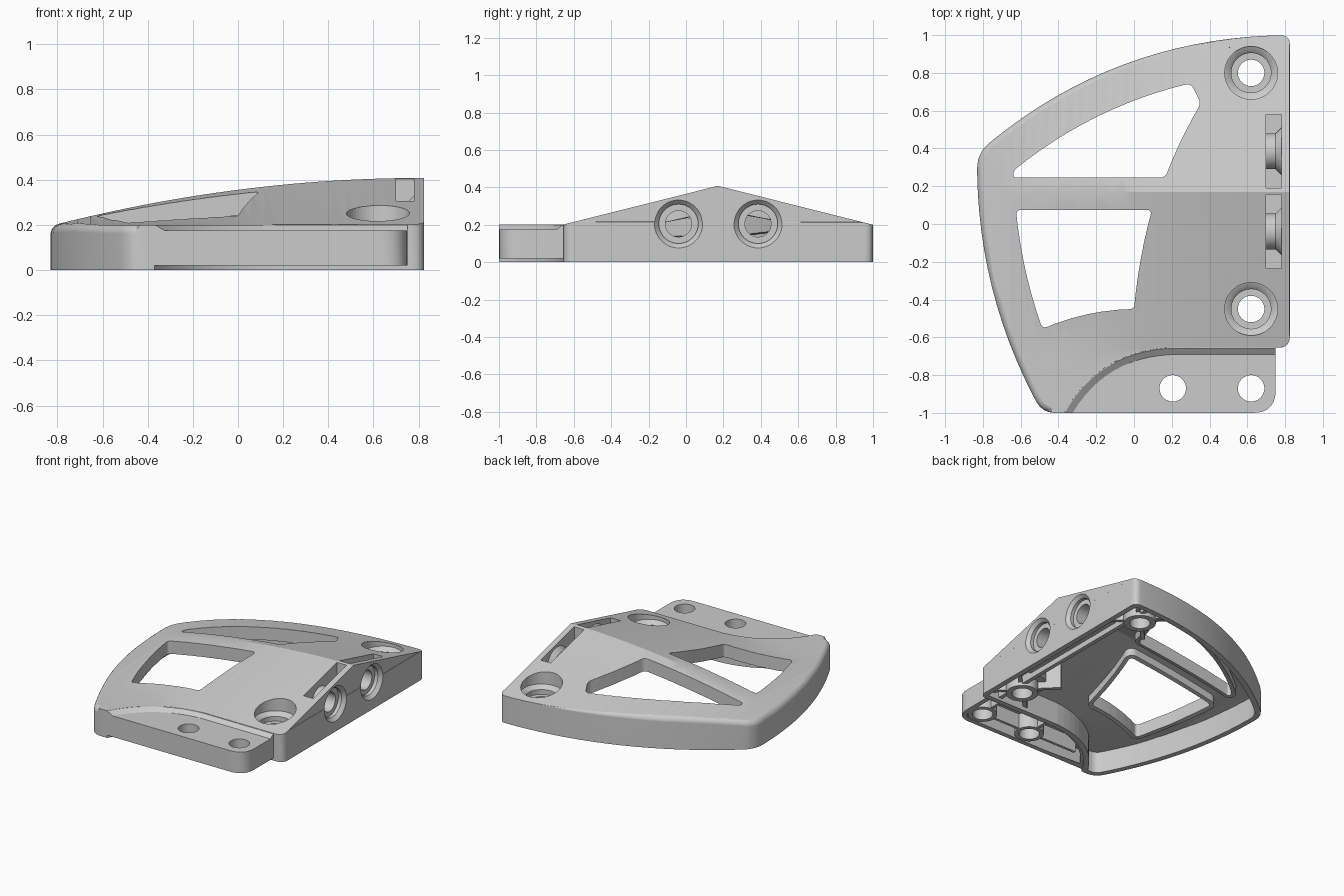
import bpy, bmesh, math
from mathutils import Vector

if "Cube" in bpy.data.objects:
    bpy.data.objects.remove(bpy.data.objects["Cube"])


# ---------- helpers ----------
def loft(name, rings):
    bm = bmesh.new()
    vs = [[bm.verts.new(p) for p in r] for r in rings]
    n = len(vs[0])
    for a, b in zip(vs, vs[1:]):
        for i in range(n):
            bm.faces.new((a[i], a[(i + 1) % n], b[(i + 1) % n], b[i]))
    bm.faces.new(vs[0][::-1])
    bm.faces.new(vs[-1])
    bm.normal_update()
    bmesh.ops.triangulate(bm, faces=bm.faces)
    if bm.calc_volume(signed=True) < 0:
        bmesh.ops.reverse_faces(bm, faces=bm.faces)
    me = bpy.data.meshes.new(name)
    bm.to_mesh(me)
    bm.free()
    ob = bpy.data.objects.new(name, me)
    bpy.context.collection.objects.link(ob)
    return ob


def combine(a, b, op, keep=False):
    m = a.modifiers.new("bool", 'BOOLEAN')
    m.operation, m.object, m.solver = op, b, 'MANIFOLD'
    bpy.context.view_layer.objects.active = a
    bpy.ops.object.modifier_apply(modifier=m.name)
    if not keep:
        bpy.data.objects.remove(b)
    return a


def arc(p, q, s, n):
    """Interior points of a bow from p to q, bulging right by s."""
    p, q = Vector(p[:2]), Vector(q[:2])
    d = (q - p).normalized()
    nr = Vector((d.y, -d.x))
    out = []
    for i in range(1, n):
        t = i / n
        v = p.lerp(q, t) + nr * 4 * s * t * (1 - t)
        out.append((v.x, v.y, 0))
    return out


def rounded(pts):
    out = []
    for i, (x, y, r) in enumerate(pts):
        c = Vector((x, y))
        if not r:
            out.append(c)
            continue
        a = c + (Vector(pts[i - 1][:2]) - c).normalized() * r
        b = c + (Vector(pts[(i + 1) % len(pts)][:2]) - c).normalized() * r
        for k in range(8):
            t = k / 7
            out.append(a * (1 - t) ** 2 + c * 2 * t * (1 - t) + b * t * t)
    return out


def inset(poly, d):
    out = []
    for i, p in enumerate(poly):
        e1 = (p - poly[i - 1]).normalized()
        e2 = (poly[(i + 1) % len(poly)] - p).normalized()
        n1, n2 = Vector((-e1.y, e1.x)), Vector((-e2.y, e2.x))
        dd = d[i] if isinstance(d, list) else d
        out.append(p + (n1 + n2) / (1 + n1.dot(n2)) * dd)
    return out


def prism(name, poly, z0, z1):
    return loft(name, [[(p.x, p.y, z) for p in poly] for z in (z0, z1)])


def box(name, x0, x1, y0, y1, z0, z1):
    return prism(name, [Vector(p) for p in ((x0, y0), (x1, y0), (x1, y1), (x0, y1))], z0, z1)


def turned(name, prof, c, axis='Z'):
    """Stack of circles (radius, position) round a Z or X axis."""
    rings = []
    for r, t in prof:
        cs = [(r * math.cos(k * math.tau / 48), r * math.sin(k * math.tau / 48)) for k in range(48)]
        rings.append([(c[0] + a, c[1] + b, t) if axis == 'Z' else (t, c[0] + a, c[1] + b) for a, b in cs])
    return loft(name, rings)


def roof_z(x, y):
    h = .208 - .078 * (.82 - x) ** 2
    return .2 + h * max(0, 1 - abs(y - .17) / .83)


def roof(dz):
    rings = []
    for i in range(33):
        x = -.95 + 1.9 * i / 32
        top = [(x, y, roof_z(x, y) + dz) for y in (1.2, 1.0, .17, -.66, -1.2)]
        rings.append([(x, -1.2, -.5), (x, 1.2, -.5)] + top)
    return loft("roof", rings)


# ---------- outer body: fan outline, softened arc edges, ridged roof ----------
A, B, C, D = (.825, 1.0, .05), (-.83, .375, .08), (-.485, -1, .07), (-.37, -1, 0)
E = (.17, -.655, 0)
outline = rounded([(.825, -.655, .06), A] + arc(A, B, .165, 18) + [B] + arc(B, C, .097, 14)
                  + [C, D] + arc(D, E, -.086, 12) + [E])
rad = []
for p in outline:
    f = min(1, max(0, (.6 - p.x) / .9))
    rad.append(.002 if p.y < -.6 and p.x > -.44 else max(.002, .038 * f))
rings = [[(p.x, p.y, 0) for p in outline]]
for k in range(7):
    t = k / 6 * math.pi / 2
    ins = inset(outline, [r * (1 - math.cos(t)) for r in rad])
    rings.append([(p.x, p.y, roof_z(p.x, p.y) + .001 - r * (1 - math.sin(t))) for p, r in zip(ins, rad)])
rings.append([(x, y, .6) for x, y, z in rings[-1]])
outer = combine(loft("outer", rings), roof(0), 'INTERSECT')

# ---------- hollow shell ----------
shell = bpy.data.objects.new("bracket_shell", outer.data.copy())
bpy.context.collection.objects.link(shell)
cavity = combine(prism("cavity", inset(outline, .04), -.1, .6), roof(-.04), 'INTERSECT')
combine(shell, cavity, 'DIFFERENCE')


def add(ob):
    combine(ob, outer, 'INTERSECT', True)
    combine(shell, ob, 'UNION')


# ---------- window rims ----------
a, b, c, d = (-.625, .075, .03), (-.485, -.555, .03), (0, -.45, .025), (.095, .075, .03)
lower = rounded([a] + arc(a, b, .02, 7) + [b] + arc(b, c, -.025, 6) + [c] + arc(c, d, -.012, 6) + [d])
a, b, c, d, e = (-.64, .245, .02), (.165, .245, .03), (.355, .64, .03), (.30, .745, .03), (-.635, .285, .015)
upper = rounded([a, b] + arc(b, c, -.01, 5) + [c, d] + arc(d, e, .06, 12) + [e])
for win in (lower, upper):
    rim = prism("window_rim", inset(win, -.03), -.1, .6)
    add(combine(rim, roof(-.095), 'DIFFERENCE'))

# ---------- screw bosses with crossed ribs ----------
screws = ((.62, .8), (.62, -.45))
for x, y in screws:
    add(turned("screw_boss", [(.11, .004), (.11, .08), (.165, .08), (.165, .6)], (x, y)))
    for s in (1, -1):
        u, v = Vector((1, s)) * .19, Vector((-s, 1)) * .01
        o = Vector((x, y))
        add(prism("screw_rib", [o - u - v, o + u - v, o + u + v, o - u + v], .03, .6))

# ---------- side pockets with cupped horizontal bosses ----------
add(box("pocket_block", .66, .80, -.275, .625, .06, .6))
add(box("pocket_wall", .66, .69, -.63, .96, .02, .6))
for y in (-.04, .385):
    combine(shell, box("slot", .70, .78, y - .195, y + .195, .09, .6), 'DIFFERENCE')
for y in (-.04, .385):
    add(turned("cup_boss", [(.095, .68), (.095, .75), (.13, .785), (.13, .80)], (y, .205), 'X'))
bpy.data.objects.remove(outer)


# ---------- front shelf with bosses, ribs and sloped transition ----------
def curve(p, q, s):
    return [Vector(v[:2]) for v in [p] + arc(p, q, s, 12) + [q, (.75, q[1])]]


wall_in = curve((-.39, -1), (.165, -.64), -.086)
wall = curve((-.366, -1), (.171, -.659), -.085)
toe = curve((-.325, -1), (.19, -.692), -.08)
shelf_line = rounded([(-.39, -1, 0), (.75, -1, .12), (.75, -.64, 0)]
                     + [(p.x, p.y, 0) for p in wall_in[-2:0:-1]])
shelf = prism("shelf", shelf_line, .02, .175)
combine(shelf, prism("shelf_cavity", inset(shelf_line, .035), -.1, .14), 'DIFFERENCE')
combine(shelf, loft("shelf_slope", [[(i.x, i.y, .145), (t.x, t.y, .145), (t.x, t.y, .175), (w.x, w.y, .199),
                                     (i.x, i.y, .199)] for i, w, t in zip(wall_in, wall, toe)]), 'UNION')
combine(shelf, box("shelf_rib", -.2, .735, -.88, -.86, .03, .15), 'UNION')
for x in (.205, .62):
    combine(shelf, box("shelf_rib", x - .01, x + .01, -.985, -.65, .03, .15), 'UNION')
    combine(shelf, turned("shelf_boss", [(.1, .024), (.1, .155)], (x, -.87)), 'UNION')
combine(shell, shelf, 'UNION')

# ---------- windows and drilled holes ----------
for win in (lower, upper):
    combine(shell, prism("window_cut", win, -.2, .7), 'DIFFERENCE')
for s in screws:
    combine(shell, turned("counterbore", [(.07, -.1), (.07, .13), (.105, .13), (.105, .165), (.12, .18),
                                          (.14, .19), (.14, .6)], s), 'DIFFERENCE')
for x in (.205, .62):
    combine(shell, turned("shelf_hole", [(.07, -.1), (.07, .4)], (x, -.87)), 'DIFFERENCE')
for y in (-.04, .385):
    combine(shell, turned("side_hole", [(.07, .6), (.07, .775), (.105, .775), (.105, .80), (.13, .826),
                                        (.13, .9)], (y, .205), 'X'), 'DIFFERENCE')

# ---------- shading ----------
bpy.ops.object.select_all(action='DESELECT')
shell.select_set(True)
bpy.context.view_layer.objects.active = shell
bpy.ops.object.shade_smooth_by_angle(angle=math.radians(20))
wn = shell.modifiers.new("even_normals", 'WEIGHTED_NORMAL')
wn.keep_sharp = True
